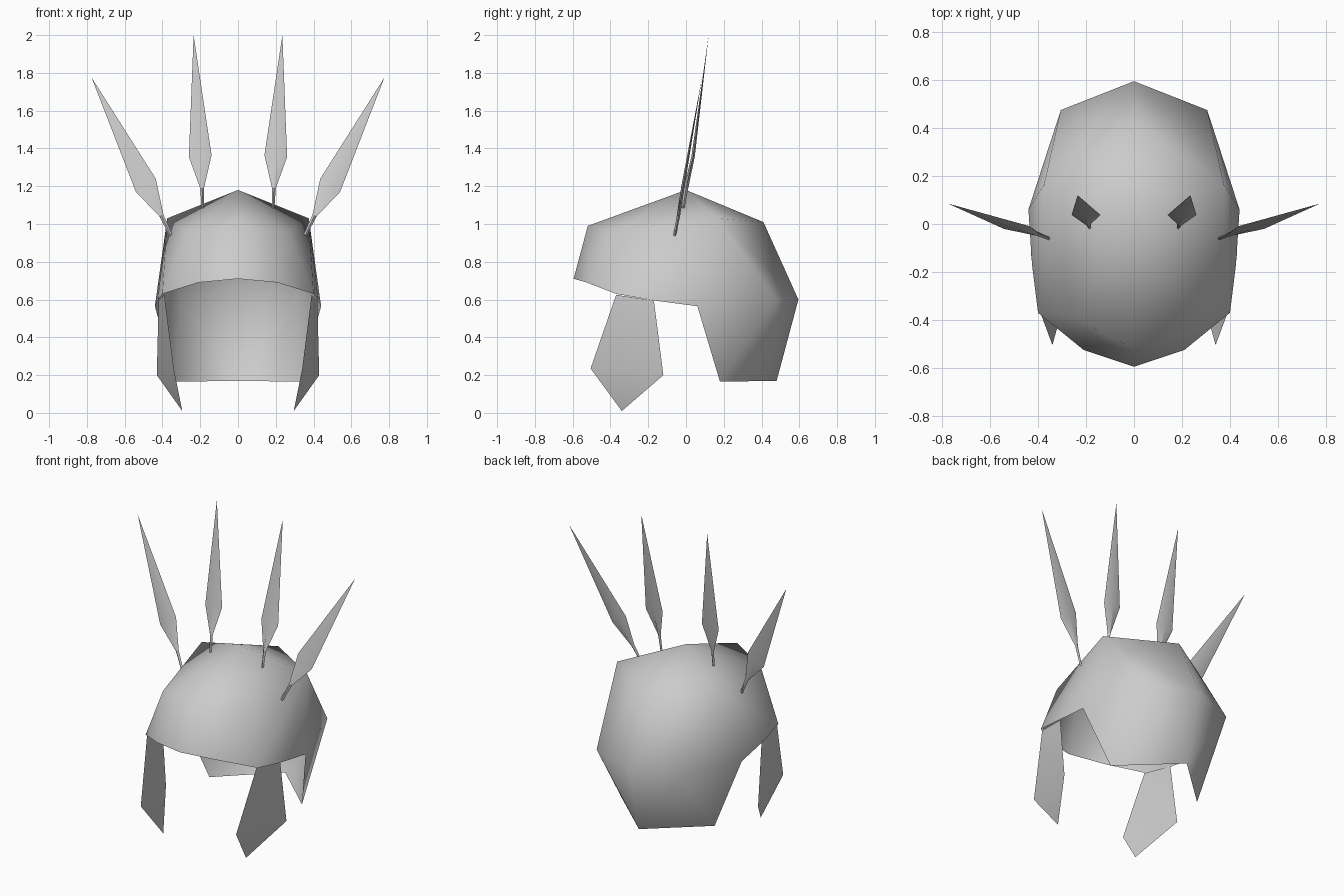
import bpy
import bmesh
from mathutils import Vector

cube = bpy.data.objects.get("Cube")
if cube:
    bpy.data.objects.remove(cube, do_unlink=True)

grey = bpy.data.materials.new("plain_grey")
grey.use_nodes = True
GREY = (0.6, 0.6, 0.6, 1)
grey.diffuse_color = GREY
grey.node_tree.nodes["Principled BSDF"].inputs["Base Color"].default_value = GREY


def finish(name, bm, angle):
    """Turn a bmesh into a shaded object."""
    mesh = bpy.data.meshes.new(name)
    bm.to_mesh(mesh)
    bm.free()
    mesh.materials.append(grey)
    obj = bpy.data.objects.new(name, mesh)
    bpy.context.collection.objects.link(obj)
    bpy.ops.object.select_all(action='DESELECT')
    obj.select_set(True)
    bpy.context.view_layer.objects.active = obj
    bpy.ops.object.shade_smooth_by_angle(angle=angle)
    return obj


def add_faces(bm, points, faces, side):
    """Add named-point faces, reversed on the mirrored side."""
    verts = {k: bm.verts.new((p[0] * side, p[1], p[2])) for k, p in points.items()}
    for f in faces:
        ring = [verts[k] for k in f.split()]
        bm.faces.new(ring if side > 0 else ring[::-1])


# Helmet shell: one half, mirrored and welded on the centre line
shell_points = {
    "apex": (0, 0, 1.18),
    "brow": (0, -0.52, 0.99),
    "temple": (0.265, -0.385, 0.955),
    "crest": (0.375, 0.165, 1.03),
    "crown": (0, 0.41, 1.01),
    "peak": (0, -0.595, 0.71),
    "brim": (0.21, -0.525, 0.69),
    "brim_side": (0.40, -0.37, 0.63),
    "ear": (0.425, -0.17, 0.595),
    "notch": (0.44, 0.06, 0.565),
    "nape": (0.305, 0.475, 0.60),
    "nape_mid": (0, 0.595, 0.60),
    "neck": (0.33, 0.18, 0.165),
    "neck_mid": (0, 0.48, 0.17),
}
shell_faces = [
    "apex brow temple", "apex temple crest", "apex crest crown",
    "brow peak brim temple", "temple brim brim_side",
    "temple brim_side crest", "crest brim_side ear", "crest ear notch",
    "crest notch nape", "crest nape nape_mid crown",
    "notch neck nape", "nape neck neck_mid", "nape neck_mid nape_mid",
]
bm = bmesh.new()
for side in (1, -1):
    add_faces(bm, shell_points, shell_faces, side)
bmesh.ops.remove_doubles(bm, verts=bm.verts, dist=0.001)
finish("helmet_shell", bm, 1.05)

# Cheek guards hanging below the brim
guard_points = {
    "front_top": (0.39, -0.37, 0.625),
    "rear_top": (0.42, -0.17, 0.595),
    "rear": (0.43, -0.12, 0.20),
    "tip": (0.295, -0.34, 0.01),
    "front": (0.34, -0.505, 0.235),
}
guard_faces = ["front_top rear rear_top", "front_top front rear", "front tip rear"]
for label, side in (("left", 1), ("right", -1)):
    bm = bmesh.new()
    add_faces(bm, guard_points, guard_faces, side)
    finish(label + "_cheek_guard", bm, 0.8)


# Feathers: thin four-sided blades lofted from stem to point
def feather(name, stations, tip, side):
    bm = bmesh.new()
    rings = []
    for centre, half, thick in stations:
        c, h, t = Vector(centre), Vector(half), Vector((0, thick, 0))
        ring = [c + h, c + t, c - h, c - t]
        rings.append([bm.verts.new((p.x * side, p.y, p.z)) for p in ring])
    end = bm.verts.new((tip[0] * side, tip[1], tip[2]))
    bm.faces.new(rings[0])
    for i in range(4):
        j = (i + 1) % 4
        for a, b in zip(rings, rings[1:]):
            bm.faces.new((a[i], a[j], b[j], b[i]))
        bm.faces.new((rings[-1][i], rings[-1][j], end))
    bmesh.ops.recalc_face_normals(bm, faces=bm.faces)
    finish(name, bm, 0.5)


outer = [((0.355, -0.06, 0.94), (0.007, 0, -0.005), 0.007),
         ((0.405, -0.04, 1.045), (0.01, 0, -0.006), 0.009),
         ((0.488, -0.015, 1.205), (0.0525, -0.006, -0.035), 0.009)]
inner = [((0.186, -0.015, 1.085), (0.007, 0, 0), 0.007),
         ((0.19, 0.0, 1.19), (0.01, 0, 0), 0.012),
         ((0.2, 0.038, 1.36), (0.06, 0, -0.005), 0.009)]
for label, side in (("left", 1), ("right", -1)):
    feather(label + "_outer_feather", outer, (0.775, 0.085, 1.775), side)
    feather(label + "_inner_feather", inner, (0.235, 0.12, 2.0), side)
